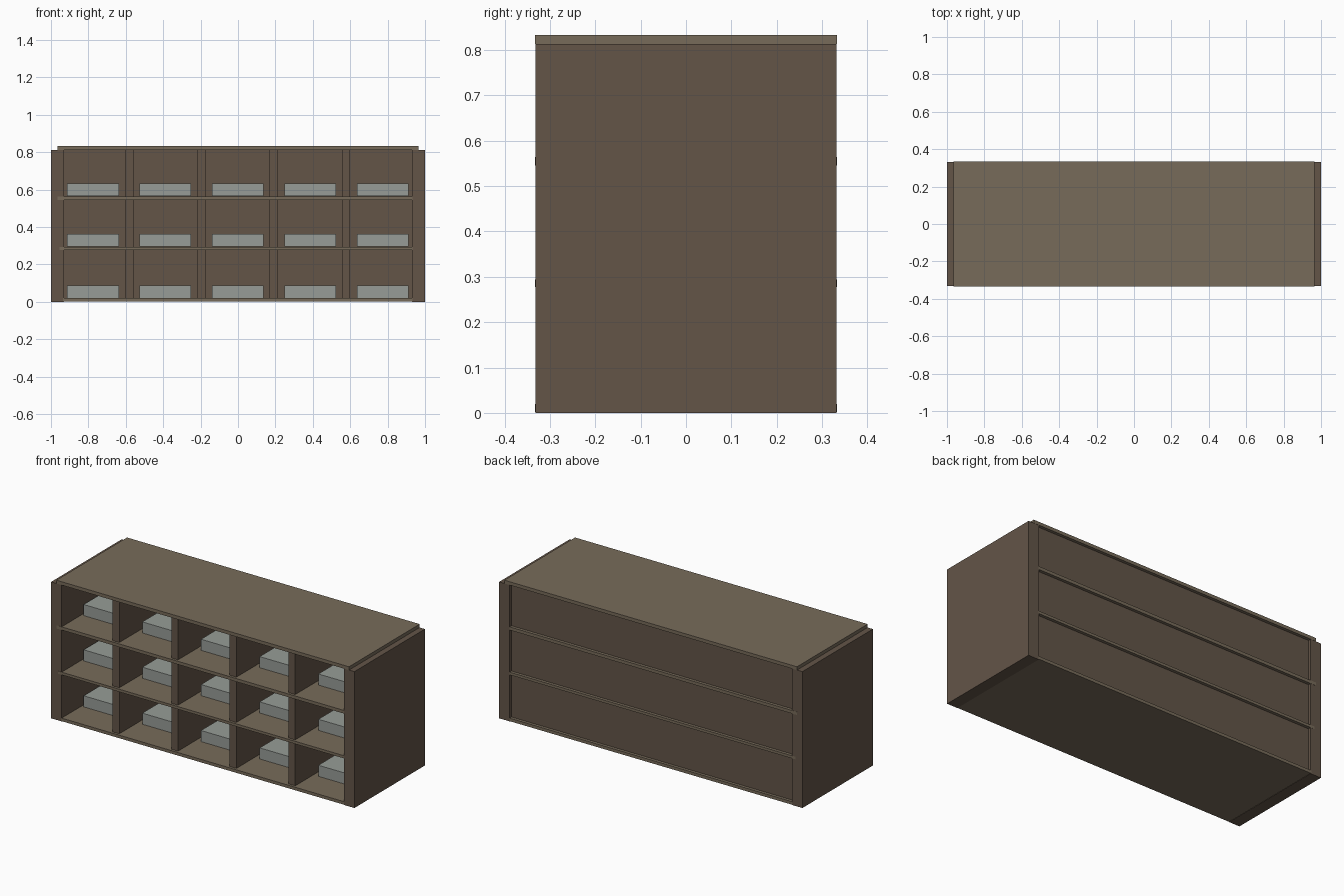
import bpy, bmesh
from mathutils import Vector

if "Cube" in bpy.data.objects:
    bpy.data.objects.remove(bpy.data.objects["Cube"])


def material(name, rgb):
    m = bpy.data.materials.new(name)
    m.diffuse_color = (*rgb, 1)
    m.use_nodes = True
    m.node_tree.nodes["Principled BSDF"].inputs["Base Color"].default_value = m.diffuse_color
    return m


dark_wood = material("dark_wood", (0.125, 0.090, 0.064))
light_wood = material("light_wood", (0.185, 0.148, 0.102))
grey = material("pale_grey", (0.31, 0.335, 0.31))


def box(name, x, y, z, mat):
    """Box from (min, max) extents on each axis."""
    bm = bmesh.new()
    bmesh.ops.create_cube(bm, size=1)
    lo, hi = Vector((x[0], y[0], z[0])), Vector((x[1], y[1], z[1]))
    for v in bm.verts:
        v.co = [(lo[i] + hi[i]) / 2 + v.co[i] * (hi[i] - lo[i]) for i in range(3)]
    me = bpy.data.meshes.new(name)
    bm.to_mesh(me)
    bm.free()
    me.materials.append(mat)
    ob = bpy.data.objects.new(name, me)
    bpy.context.collection.objects.link(ob)
    return ob


D = 0.333        # half depth of the boards
INNER = 0.93     # inner face of the side panels

# Side panels
box("left_side", (-1, -INNER), (-D + 0.001, D - 0.001), (0, 0.813), dark_wood)
box("right_side", (INNER, 1), (-D + 0.001, D - 0.001), (0, 0.813), dark_wood)

# Back panel, slightly recessed between the shelves
box("back_panel", (-INNER, INNER), (0.298, 0.315), (0.003, 0.815), dark_wood)

# Horizontal boards
box("bottom_board", (-0.935, 0.932), (-D, D), (0.002, 0.020), light_wood)
box("lower_shelf", (-0.955, 0.932), (-D, D), (0.278, 0.294), light_wood)
box("upper_shelf", (-0.965, 0.932), (-D, D), (0.545, 0.564), light_wood)
box("top_board", (-0.965, 0.965), (-D, D), (0.813, 0.833), light_wood)

# Upright dividers
for i, x in enumerate((-0.582, -0.195, 0.19, 0.578)):
    box(f"divider_{i + 1}", (x - 0.022, x + 0.022), (-0.318, 0.30),
        (0.004, 0.815), dark_wood)

# One stored box in each compartment
for r, z in enumerate((0.022, 0.296, 0.566)):
    for c in range(5):
        x = -0.775 + c * 0.387
        box(f"storage_box_{r + 1}_{c + 1}", (x - 0.138, x + 0.138),
            (-0.15, 0.15), (z, z + 0.066), grey)
